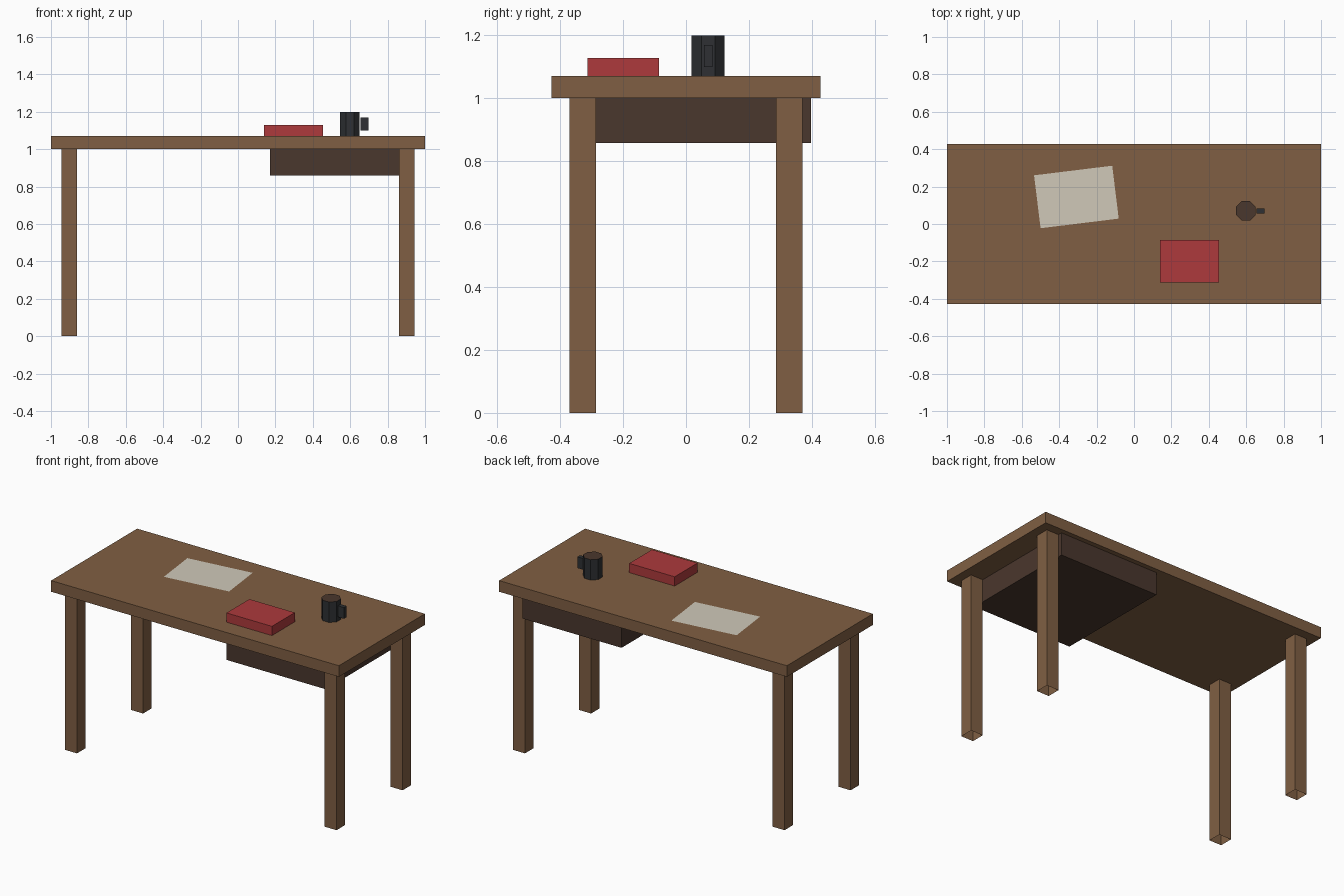
import bpy, bmesh, math
from mathutils import Matrix

if "Cube" in bpy.data.objects:
    bpy.data.objects.remove(bpy.data.objects["Cube"])


def material(name, r, g, b):
    """Material from an 8-bit sRGB colour."""
    m = bpy.data.materials.new(name)
    m.diffuse_color = [(c / 255 / 12.92 if c < 11 else ((c / 255 + 0.055) / 1.055) ** 2.4)
                       for c in (r, g, b)] + [1.0]
    m.use_nodes = True
    m.node_tree.nodes["Principled BSDF"].inputs["Base Color"].default_value = m.diffuse_color
    return m


wood = material("wood", 128, 95, 67)
dark_wood = material("dark_wood", 74, 55, 45)
red = material("red_cover", 173, 58, 60)
paper_white = material("paper_white", 208, 201, 185)
charcoal = material("charcoal", 46, 48, 51)


def finish(name, bm, *mats):
    mesh = bpy.data.meshes.new(name)
    bm.to_mesh(mesh)
    bm.free()
    for m in mats:
        mesh.materials.append(m)
    obj = bpy.data.objects.new(name, mesh)
    bpy.context.collection.objects.link(obj)
    return obj


def box(name, x, y, z, mat, open_ends=False):
    """Box from (min, max) ranges, optionally without top and bottom."""
    bm = bmesh.new()
    size = [b - a for a, b in (x, y, z)]
    mid = [(a + b) / 2 for a, b in (x, y, z)]
    bmesh.ops.create_cube(bm, size=1, matrix=Matrix.Translation(mid) @ Matrix.Diagonal((*size, 1)))
    if open_ends:
        bm.normal_update()
        ends = [f for f in bm.faces if abs(f.normal.z) > 0.9]
        bmesh.ops.delete(bm, geom=ends, context='FACES')
    return finish(name, bm, mat)


# Desk top and the drawer box hung below it
box("desk_top", (-1, 1), (-0.427, 0.427), (1.0, 1.07), wood)
box("drawer", (0.17, 0.86), (-0.357, 0.397), (0.858, 1.0), dark_wood)

# Four square legs, open at the ends
for side, sx in (("left", -1), ("right", 1)):
    for end, sy in (("front", -1), ("back", 1)):
        cx, cy, h = sx * 0.902, sy * 0.328, 0.042
        box(f"{end}_{side}_leg", (cx - h, cx + h), (cy - h, cy + h), (0, 1.0), wood, True)

# Book
box("book", (0.139, 0.455), (-0.313, -0.086), (1.07, 1.128), red)

# Sheet of paper, slightly turned
bm = bmesh.new()
bmesh.ops.create_grid(bm, x_segments=1, y_segments=1, size=0.5,
                      matrix=Matrix.Translation((-0.308, 0.1445, 1.073))
                      @ Matrix.Rotation(math.radians(7), 4, 'Z')
                      @ Matrix.Diagonal((0.421, 0.285, 1, 1)))
finish("paper", bm, paper_white)

# Eight-sided mug filled to the brim
bm = bmesh.new()
radius = 0.0525 / math.cos(math.pi / 8)
bmesh.ops.create_cone(bm, cap_ends=True, segments=8, radius1=radius, radius2=radius, depth=0.128,
                      matrix=Matrix.Translation((0.598, 0.0705, 1.134))
                      @ Matrix.Rotation(math.pi / 8, 4, 'Z'))
bm.normal_update()
for f in bm.faces:
    f.material_index = 1 if f.normal.z > 0.9 else 0
finish("mug", bm, charcoal, dark_wood)
box("mug_handle", (0.655, 0.697), (0.057, 0.084), (1.099, 1.169), charcoal)
